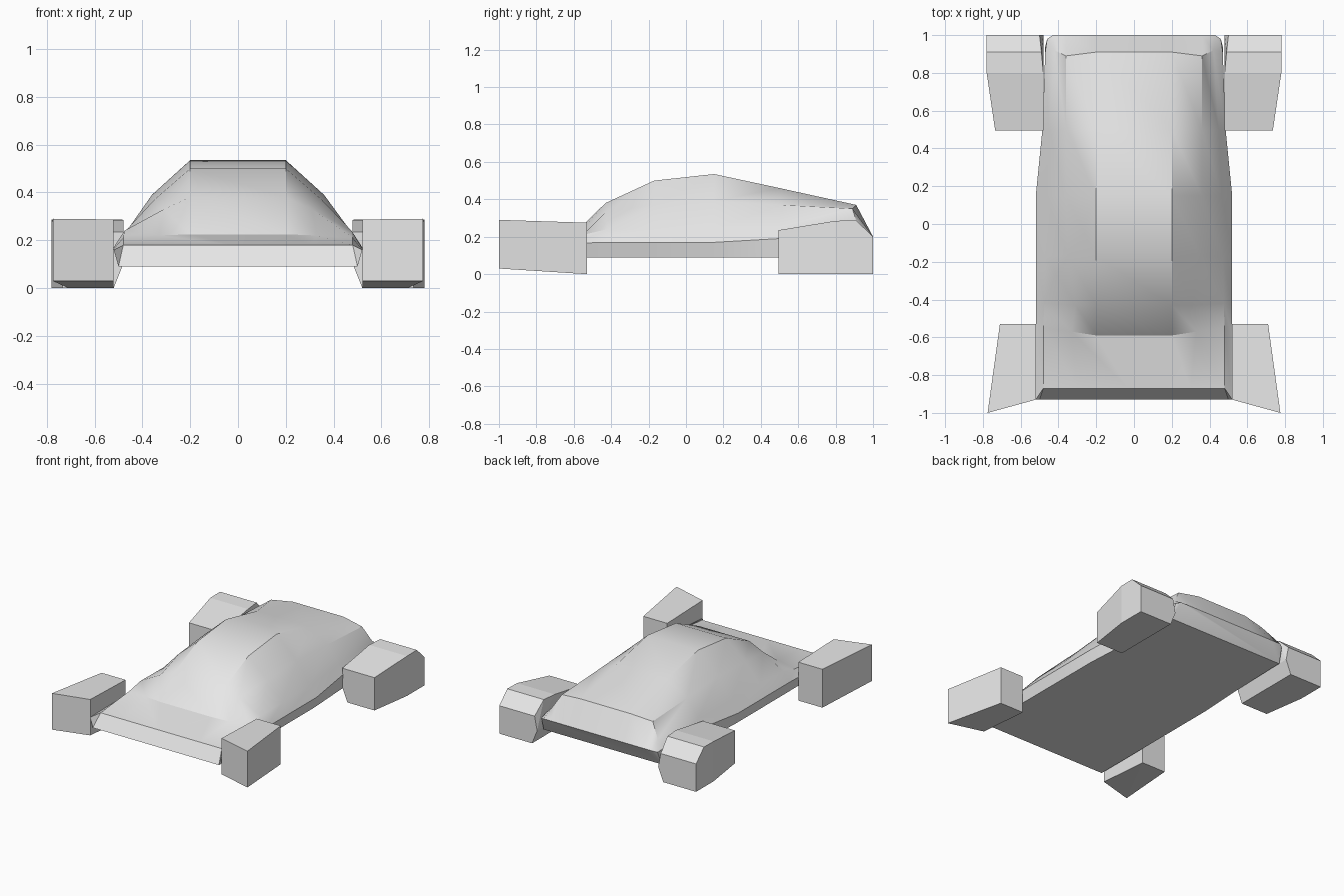
import bpy, bmesh, math

cube = bpy.data.objects.get("Cube")
if cube:
    bpy.data.objects.remove(cube, do_unlink=True)

GREY = (0.8, 0.8, 0.8, 1)
paint = bpy.data.materials.new("light grey")
paint.use_nodes = True
paint.diffuse_color = GREY
paint.node_tree.nodes["Principled BSDF"].inputs["Base Color"].default_value = GREY


def add_object(name, bm):
    bmesh.ops.recalc_face_normals(bm, faces=bm.faces)
    mesh = bpy.data.meshes.new(name)
    bm.to_mesh(mesh)
    bm.free()
    mesh.materials.append(paint)
    obj = bpy.data.objects.new(name, mesh)
    bpy.context.collection.objects.link(obj)
    return obj


def hull(name, points):
    bm = bmesh.new()
    for p in points:
        bm.verts.new(p)
    bmesh.ops.convex_hull(bm, input=bm.verts)
    bmesh.ops.dissolve_limit(bm, angle_limit=math.radians(1), verts=bm.verts, edges=bm.edges)
    return add_object(name, bm)


# Body half sections, nose to tail: sill, side, shoulder, window line, roof edge
sections = [
    [(.50, -.93, .09), (.52, -.93, .16), (.48, -.87, .18), (.30, -.87, .18), (.03, -.87, .18)],
    [(.50, -.59, .09), (.52, -.59, .165), (.48, -.55, .21), (.33, -.57, .22), (.20, -.59, .225)],
    [(.50, -.43, .09), (.52, -.43, .17), (.475, -.42, .24), (.31, -.43, .33), (.20, -.43, .38)],
    [(.50, -.17, .09), (.52, -.17, .17), (.47, -.17, .24), (.35, -.17, .37), (.20, -.17, .50)],
    [(.50, .15, .09), (.52, .15, .17), (.465, .15, .24), (.36, .15, .39), (.20, .15, .535)],
    [(.48, .50, .09), (.485, .50, .19), (.45, .50, .25), (.36, .50, .37), (.20, .50, .46)],
    [(.47, .88, .09), (.47, .91, .20), (.42, .92, .25), (.36, .89, .35), (.20, .91, .37)],
    [(.47, .94, .09), (.46, .98, .19), (.43, 1, .20), (.36, 1, .20), (.20, 1, .20)],
]
bm = bmesh.new()
rings = []
for half in sections:
    ring = [bm.verts.new(p) for p in half]
    ring += [bm.verts.new((-x, y, z)) for x, y, z in reversed(half)]
    rings.append(ring)
for a, b in zip(rings, rings[1:]):
    for i in range(len(a)):
        j = (i + 1) % len(a)
        bm.faces.new((a[i], a[j], b[j], b[i]))

# Nose and tail panels with small corner facets
for ring in (rings[0], rings[-1]):
    bm.faces.new(ring[:1] + ring[2:8] + ring[-1:])
    bm.faces.new(ring[:3])
    bm.faces.new(ring[-3:])
body = add_object("body", bm)
bpy.context.view_layer.objects.active = body
body.select_set(True)
bpy.ops.object.shade_smooth_by_angle(angle=math.radians(32))
body.select_set(False)

# Wheel blocks: tapered outwards at the front, wedge-topped at the rear
front = [(.52, -.93, .03), (.775, -1, .03), (.71, -.53, 0), (.52, -.53, 0),
         (.52, -.93, .287), (.775, -1, .29), (.71, -.53, .275), (.52, -.53, .275)]
rear = [(.52, .495, 0), (.735, .495, 0), (.52, 1, 0), (.78, 1, 0), (.78, .8, 0),
        (.48, .495, .1), (.48, 1, .1), (.48, .495, .235), (.735, .495, .235),
        (.48, .8, .285), (.78, .8, .285), (.49, .91, .287), (.78, .91, .287),
        (.50, 1, .2), (.78, 1, .2)]
for side, sign in (("left", 1), ("right", -1)):
    for place, points in (("front", front), ("rear", rear)):
        hull(f"{place}_{side}_wheel_block", [(sign * x, y, z) for x, y, z in points])
